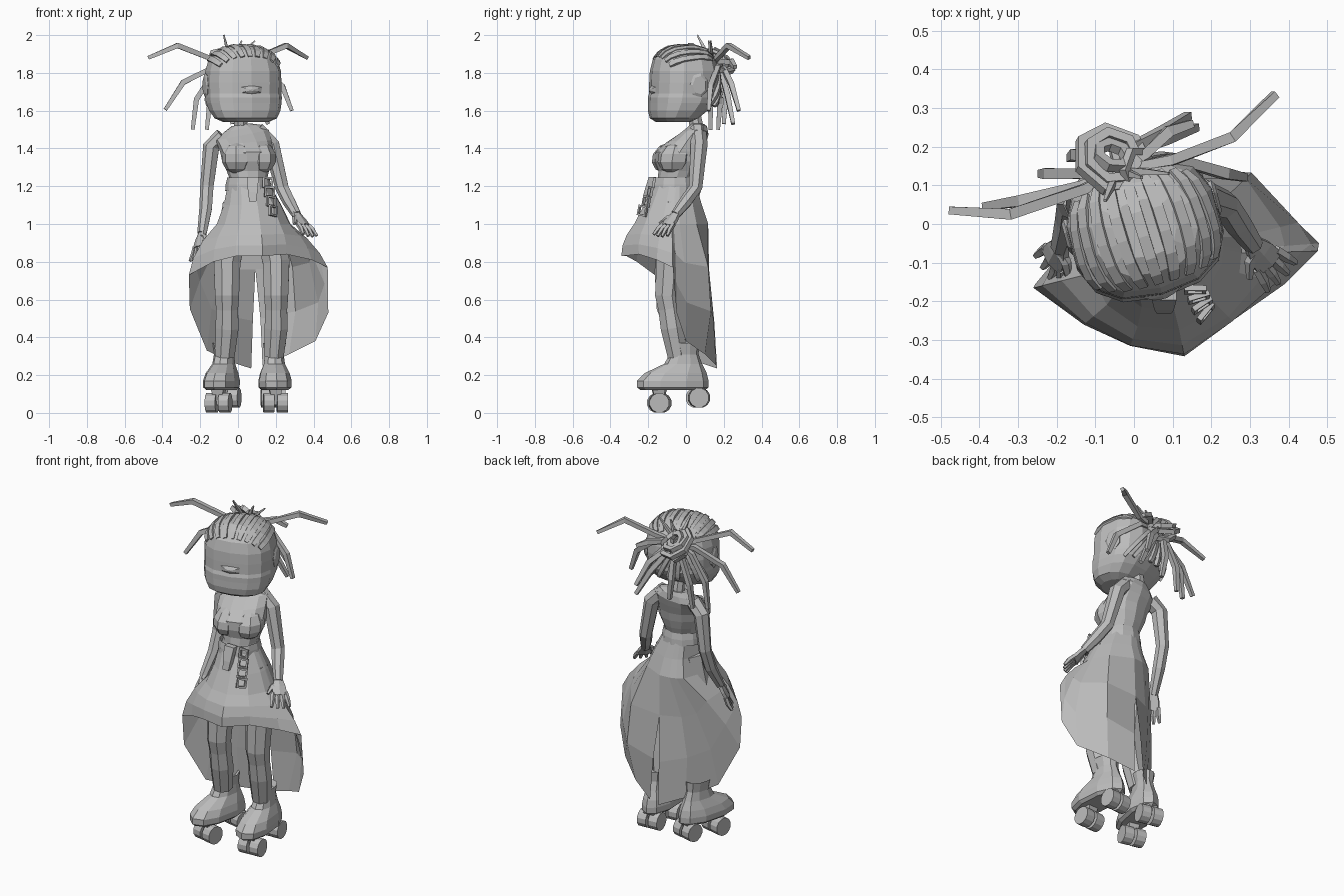
import bpy
import bmesh
import math
from math import sin, cos, pi
from mathutils import Vector, Matrix

cube = bpy.data.objects.get("Cube")
if cube:
    bpy.data.objects.remove(cube, do_unlink=True)

grey = bpy.data.materials.new("plain grey")
grey.use_nodes = True
grey.diffuse_color = (0.5, 0.5, 0.5, 1)
grey.node_tree.nodes["Principled BSDF"].inputs["Base Color"].default_value = grey.diffuse_color

YAW = 0.26
TURN = Matrix.Rotation(YAW, 3, "Z")
X, Y, Z = Vector((1, 0, 0)), Vector((0, 1, 0)), Vector((0, 0, 1))


def power(value, exponent):
    return math.copysign(abs(value) ** exponent, value)


def ring(center, a, b, count, exponent=1.0):
    """Ellipse, or rounded box outline, spanned by the vectors a and b."""
    angles = [2 * pi * (i + 0.5) / count for i in range(count)]
    return [Vector(center) + a * power(cos(t), exponent) + b * power(sin(t), exponent) for t in angles]


def loft(name, rings, closed=True, capped=True):
    """Skin a list of equal point rings."""
    bm = bmesh.new()
    rows = [[bm.verts.new(p) for p in row] for row in rings]
    count = len(rows[0])
    for low, high in zip(rows, rows[1:]):
        for i in range(count if closed else count - 1):
            j = (i + 1) % count
            bm.faces.new((low[i], low[j], high[j], high[i]))
    if capped:
        bm.faces.new(rows[0])
        bm.faces.new(rows[-1])
    bmesh.ops.remove_doubles(bm, verts=bm.verts, dist=0.0005)
    bmesh.ops.recalc_face_normals(bm, faces=bm.faces)
    mesh = bpy.data.meshes.new(name)
    bm.to_mesh(mesh)
    bm.free()
    mesh.materials.append(grey)
    obj = bpy.data.objects.new(name, mesh)
    bpy.context.scene.collection.objects.link(obj)
    return obj


def tube(name, points, radii, count=6, hub=None):
    """Tapered limb, strand or rod along a path, optionally facing away from a hub."""
    points = [Vector(p) for p in points]
    rings = []
    for i, p in enumerate(points):
        along = (points[min(i + 1, len(points) - 1)] - points[max(i - 1, 0)]).normalized()
        up = p - hub if hub else (Y if abs(along.y) < 0.9 else X)
        side = along.cross(up).normalized()
        rings.append(ring(p, side * radii[i], along.cross(side) * radii[i], count))
    return loft(name, rings)


def hoop(name, center, radius, thick, frame, count=6):
    """Faceted closed loop lying in the plane of the given frame."""
    rings = []
    for i in range(count + 1):
        t = 2 * pi * i / count
        out = frame @ Vector((cos(t), sin(t), 0))
        rings.append(ring(Vector(center) + out * radius, out * thick, frame @ Z * thick, 4))
    return loft(name, rings, capped=False)


# Torso, with the left shoulder raised
torso = []
for z, x, y, wide, deep, tilt in [
        (1.18, .055, -.06, .11, .1, 0), (1.24, .055, -.05, .1, .1, 0), (1.28, .052, -.04, .112, .105, 0),
        (1.33, .05, -.04, .135, .12, 0), (1.38, .048, -.035, .142, .125, .03), (1.43, .035, 0, .145, .105, .1),
        (1.47, .022, .035, .145, .08, .2), (1.505, .02, .055, .1, .055, .22), (1.525, .015, .06, .05, .04, .15)]:
    row = ring((x, y, z), TURN @ X * wide, TURN @ Y * deep, 12)
    torso.append([p + Z * (p.x - x) * tilt for p in row])
loft("torso", torso)
tube("neck", [(.015, .06, 1.49), (.012, .04, 1.6)], [.04, .036], 8)
for side, x, y in [("right", -.005, -.085), ("left", .12, -.055)]:
    rows = [ring((x, y - .012 * cos(t), 1.35 - .085 * cos(t)), TURN @ X * .082 * sin(t),
                 TURN @ Y * .098 * sin(t), 8) for t in (.3, .8, 1.3, 1.8, 2.4, 3.0)]
    loft(side + "_bust", rows)

# Belt, pouch and hanging links
loft("belt", [ring((.055, -.06, z), TURN @ X * r, TURN @ Y * r, 12) for z, r in
              [(1.175, .123), (1.21, .12), (1.245, .112)]], capped=False)
loft("belt_pouch", [ring((.078, y, z), X * w, Y * .02, 4, .5) for z, y, w in
                    [(1.12, -.215, .022), (1.17, -.205, .03), (1.25, -.18, .038)]])
for i in range(4):
    frame = Matrix.Rotation(1.4, 3, "X") @ Matrix.Rotation(.3 * i, 3, "Y") @ Matrix.Rotation(.75, 3, "Z")
    hoop("chain_link", (.158 + .009 * i, -.17 - .02 * i, 1.22 - .05 * i), .033, .01, frame, 4)

# Skirt: short in front, long behind, split low at the back, flatter on the right
hem = [(.13, .16, .25), (.27, .1, .31), (.41, 0, .38), (.478, -.05, .53), (.475, -.07, .77),
       (.39, -.155, .81), (.255, -.25, .84), (.13, -.342, .83), (-.01, -.315, .83),
       (-.13, -.26, .8), (-.26, -.165, .73), (-.255, -.155, .55), (-.165, -.075, .33),
       (-.04, .06, .27), (.07, .165, .235)]
columns = []
for i, point in enumerate(hem):
    edge = Vector(point)
    split = i in (0, len(hem) - 1)
    flat_side = 10 < i < 14
    angle = math.atan2(edge.y + .08, 0.02 if split else edge.x - .08)
    if flat_side:
        angle = pi * (1.42 - .065 * i)
    out = Vector((cos(angle), sin(angle), 0))
    waist = Vector((.055, -.06, 1.21)) + out * .112
    thigh = Vector((.075, -.07, 1.1)) + out * .155
    hip = Vector((.08, -.08, 1.0)) + out * .198
    column = [waist, thigh, hip]
    for t in (.33, .67):
        bulge = 0 if split else (.06 if flat_side else .115) * (hip.z - edge.z) * sin(pi * t)
        push = Vector((-.8, -.6, 0)) if flat_side else out
        column.append(hip.lerp(edge, t) + push * bulge)
    if split:
        column[3] = Vector((.092, .122, .76))
    columns.append(column + [edge])
loft("skirt", columns, closed=False, capped=False)

# Arms and hands
arms = {
    "right": ([(-.08, .04, 1.465), (-.14, .05, 1.41), (-.163, .05, 1.2), (-.17, .01, 1.08), (-.19, -.06, .95)],
              Vector((-.03, -.055, -.12)), Vector((-.5, .85, 0))),
    "left": ([(.1, .06, 1.5), (.178, .07, 1.42), (.235, .05, 1.19), (.27, 0, 1.12), (.31, -.055, 1.05)],
             Vector((.075, -.085, -.115)), Vector((.65, .75, 0)))}
for side, (path, reach, across) in arms.items():
    tube(side + "_arm", path, [.046, .046, .037, .035, .026], 7)
    wrist = Vector(path[-1])
    reach.normalize()
    across = (across - reach * across.dot(reach)).normalized()
    flat = reach.cross(across)
    loft(side + "_palm", [ring(wrist + reach * d, across * w, flat * .018, 6) for d, w in
                          [(-.01, .026), (.035, .042), (.085, .048)]])
    for k in range(4):
        spread = across * (k - 1.5)
        root = wrist + reach * .07 + spread * .023
        tip = wrist + reach * (.165 - .008 * abs(k - 1.5)) + spread * .034
        tube(side + "_finger", [root, root.lerp(tip, .5) + flat * .005, tip], [.014, .014, .009], 5)
    thumb = wrist - across * .035 + reach * .03
    tube(side + "_thumb", [wrist + reach * .01, thumb, thumb - across * .03 + reach * .045], [.015, .015, .009], 5)

# Legs, boots and skates
for side, x, turn, hip_x in [("right", -.07, -.23, 0), ("left", .19, .06, .14)]:
    knee = x + .012
    tube(side + "_leg", [(hip_x, -.06, 1.1), (knee, -.085, .8), (knee, -.1, .62), (knee, -.088, .55),
                         (knee, -.073, .45), (x, -.045, .3)], [.088, .077, .069, .063, .066, .056], 8)
    spin = Matrix.Rotation(turn, 3, "Z")

    def place(p):
        return spin @ Vector(p) + X * x

    boot = []
    for z, y, wide, deep in [(.12, -.07, .07, .17), (.135, -.07, .088, .19), (.17, -.07, .09, .19),
                             (.21, -.055, .08, .165), (.26, -.015, .058, .1), (.31, -.01, .052, .077),
                             (.37, -.01, .064, .08), (.34, -.01, .045, .06)]:
        row = ring((0, y, z), X * wide, Y * deep, 10, .85)
        boot.append([place((p.x * (1 - 1.4 * max(0, p.y + .03)), p.y, p.z)) for p in row])
    loft(side + "_boot", boot)
    for end, y, z in [("front", -.145, .053), ("rear", .065, .08)]:
        loft(end + "_truck", [[place(p) for p in ring((0, y, h), X * w, Y * w, 4)] for h, w in
                              [(z - .01, .02), (.13, .05)]])
        tube(end + "_axle", [place((-.06, y, z)), place((.06, y, z))], [.012, .012])
        for direction in (-1, 1):
            tube(end + "_wheel", [place((direction * d, y, z)) for d in (.008, .064)], [.053, .053], 12)

# Head and face
CENTER = Vector((.027, -.01, 1.735))
head = []
for z, y, wide, deep in [(1.54, -.06, .12, .085), (1.56, -.055, .165, .12), (1.6, -.035, .187, .15),
                         (1.64, -.015, .197, .17),
                         (1.67, -.008, .2, .178), (1.69, -.005, .198, .174), (1.75, 0, .2, .178),
                         (1.81, 0, .197, .175), (1.87, 0, .18, .16), (1.92, 0, .135, .12), (1.94, 0, .08, .075)]:
    middle = TURN @ Vector((0, y, 0)) + Vector((CENTER.x, CENTER.y, z))
    head.append(ring(middle, TURN @ X * wide, TURN @ Y * deep, 14, .8))
loft("head", head)
loft("nose", [ring(CENTER + TURN @ Vector((0, d, -.025)), TURN @ X * r, Z * r * .45, 6) for d, r in
              [(-.16, .09), (-.182, .04), (-.19, .012)]])
for side, name in [(-1, "right_ear"), (1, "left_ear")]:
    rows = []
    for d, grow in [(.175, .8), (.197, 1), (.205, .75)]:
        middle = CENTER + TURN @ Vector((side * d, .03, 0))
        rows.append(ring(middle, TURN @ Y * .05 * grow, Z * .066 * grow, 7))
    loft(name, rows)


def scalp(v):
    """Project a head-local direction on the rounded skull."""
    p = 2.6
    size = (abs(v.x / .198) ** p + abs(v.y / .176) ** p + abs(v.z / .203) ** p) ** (1 / p)
    return CENTER + TURN @ (v / size)


def braid(start, end, thick):
    start, end = Vector(start), Vector(end)
    path = [scalp(start.lerp(end, t / 6)) for t in range(7)]
    tube("scalp_braid", path, [thick * .8] + [thick] * 5 + [thick * .7], 4, CENTER)


# Rows of braids over the top, and round the back into the bun
for i in range(9):
    u = (i - 4) / 4
    braid((u * .165, -.15 + .02 * u * u, .155 - .04 * u * u), (u * .15 - .01, .12, .14), .021)
for i in range(8):
    t = pi * (.17 + .66 * i / 7)
    braid((.2 * cos(t), .17 * sin(t), -.11), (-.026 + .06 * cos(t), .15, .07 + .03 * cos(2 * t)), .016)

# Coiled bun
for radius, lift, lean in [(.095, 0, -.6), (.068, .02, -.45), (.042, .03, -.85), (.08, -.025, -.9)]:
    frame = Matrix.Rotation(lean, 3, "X") @ Matrix.Rotation(.3, 3, "Y")
    hoop("bun_coil", Vector((-.055, .165, 1.86)) + Vector((0, .4, .9)) * lift, radius, .018, frame, 7)
hoop("bun_wrap", (.01, .14, 1.87), .055, .015, Matrix.Rotation(.9, 3, "Y"))

# Loose strands bending out of the bun
root = Vector((-.04, .14, 1.85))
strands = [
    [(-.13, .09, 1.87), (-.32, .025, 1.945), (-.475, .035, 1.88)],
    [(.1, .165, 1.88), (.255, .225, 1.945), (.365, .335, 1.88)],
    [(-.13, .1, 1.83), (-.29, .06, 1.75), (-.385, .045, 1.605)],
    [(-.13, .13, 1.8), (-.22, .13, 1.66), (-.24, .13, 1.5)],
    [(.1, .17, 1.83), (.235, .13, 1.73), (.285, .12, 1.6)],
    [(0, .2, 1.82), (.08, .24, 1.74), (.14, .28, 1.6)],
    [(0, .19, 1.79), (.08, .22, 1.68), (.16, .25, 1.53)],
    [(-.05, .19, 1.78), (-.05, .21, 1.66), (-.03, .2, 1.53)],
    [(-.09, .17, 1.78), (-.15, .18, 1.64), (-.165, .17, 1.5)],
    [(.03, .18, 1.86), (.09, .24, 1.86), (.15, .26, 1.83)]]
for path in strands:
    tube("loose_strand", [root] + path, [.014, .018, .02, .014], 4)
for tip in [(-.075, .06, 2.0), (.02, .12, 1.97), (.09, .13, 1.97)]:
    tube("upright_tuft", [root, root.lerp(Vector(tip), .6), tip], [.012, .011, .005], 4)
